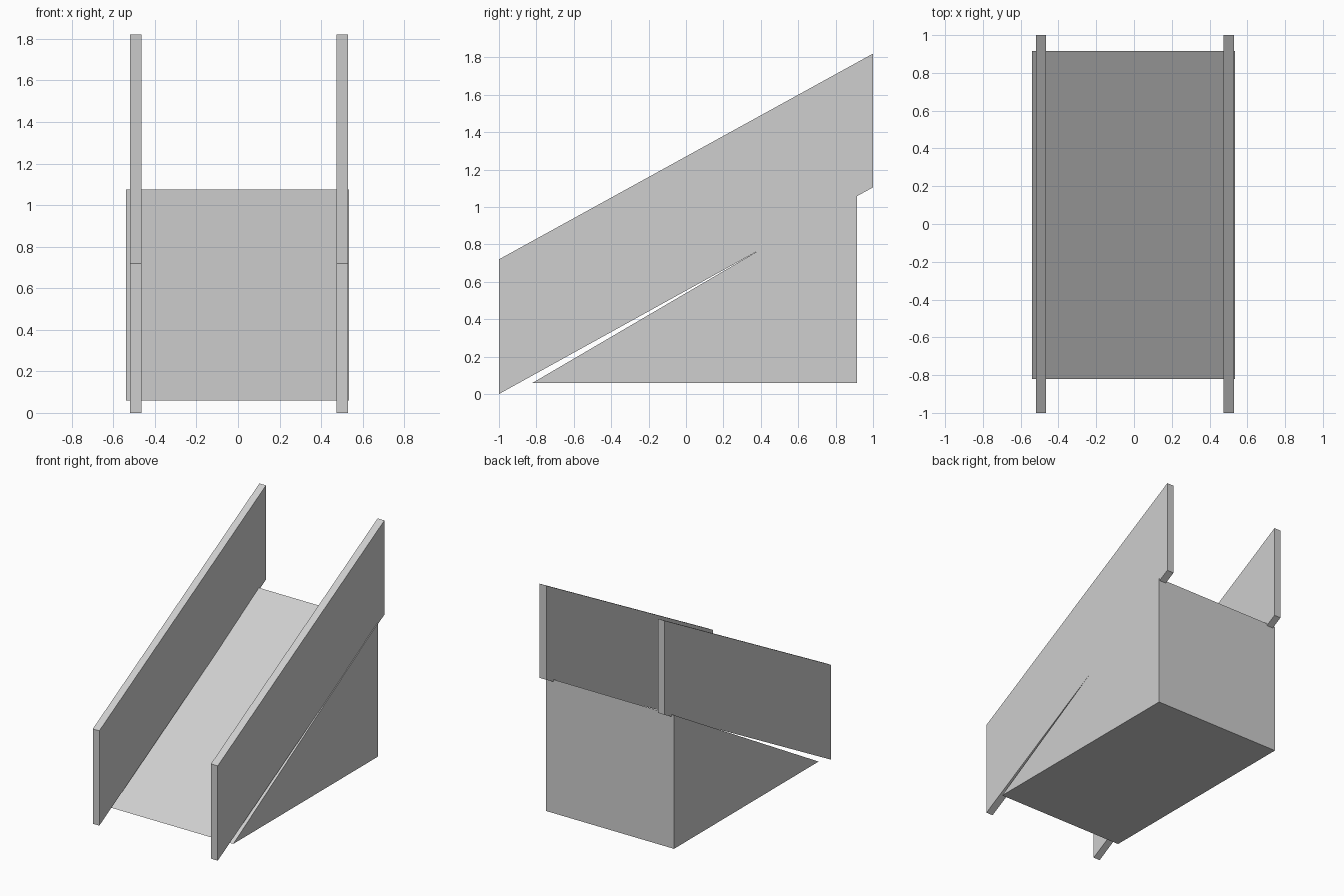
import bpy
import bmesh

cube = bpy.data.objects.get("Cube")
if cube:
    bpy.data.objects.remove(cube, do_unlink=True)

# Single flat grey
GREY = (0.62, 0.62, 0.62, 1.0)
grey = bpy.data.materials.new("light grey")
grey.use_nodes = True
grey.diffuse_color = GREY
grey.node_tree.nodes["Principled BSDF"].inputs["Base Color"].default_value = GREY


def extrude_profile(name, profile, x_min, x_max):
    """Sweep a side outline of (y, z) points across from x_min to x_max."""
    bm = bmesh.new()
    face = bm.faces.new([bm.verts.new((x_min, y, z)) for y, z in profile])
    swept = bmesh.ops.extrude_face_region(bm, geom=[face])["geom"]
    verts = [v for v in swept if isinstance(v, bmesh.types.BMVert)]
    bmesh.ops.translate(bm, verts=verts, vec=(x_max - x_min, 0, 0))
    bmesh.ops.recalc_face_normals(bm, faces=bm.faces[:])
    mesh = bpy.data.meshes.new(name)
    bm.to_mesh(mesh)
    bm.free()
    mesh.materials.append(grey)
    obj = bpy.data.objects.new(name, mesh)
    bpy.context.collection.objects.link(obj)
    return obj


# Solid wedge forming the ramp
extrude_profile("ramp_wedge", [(-0.82, 0.06), (0.915, 0.06), (0.915, 1.075)], -0.54, 0.535)

# Slanted side walls
wall = [(-1, 0), (1, 1.105), (1, 1.82), (-1, 0.72)]
for name, x_min, x_max in (("right_wall", -0.52, -0.465), ("left_wall", 0.473, 0.53)):
    extrude_profile(name, wall, x_min, x_max)
